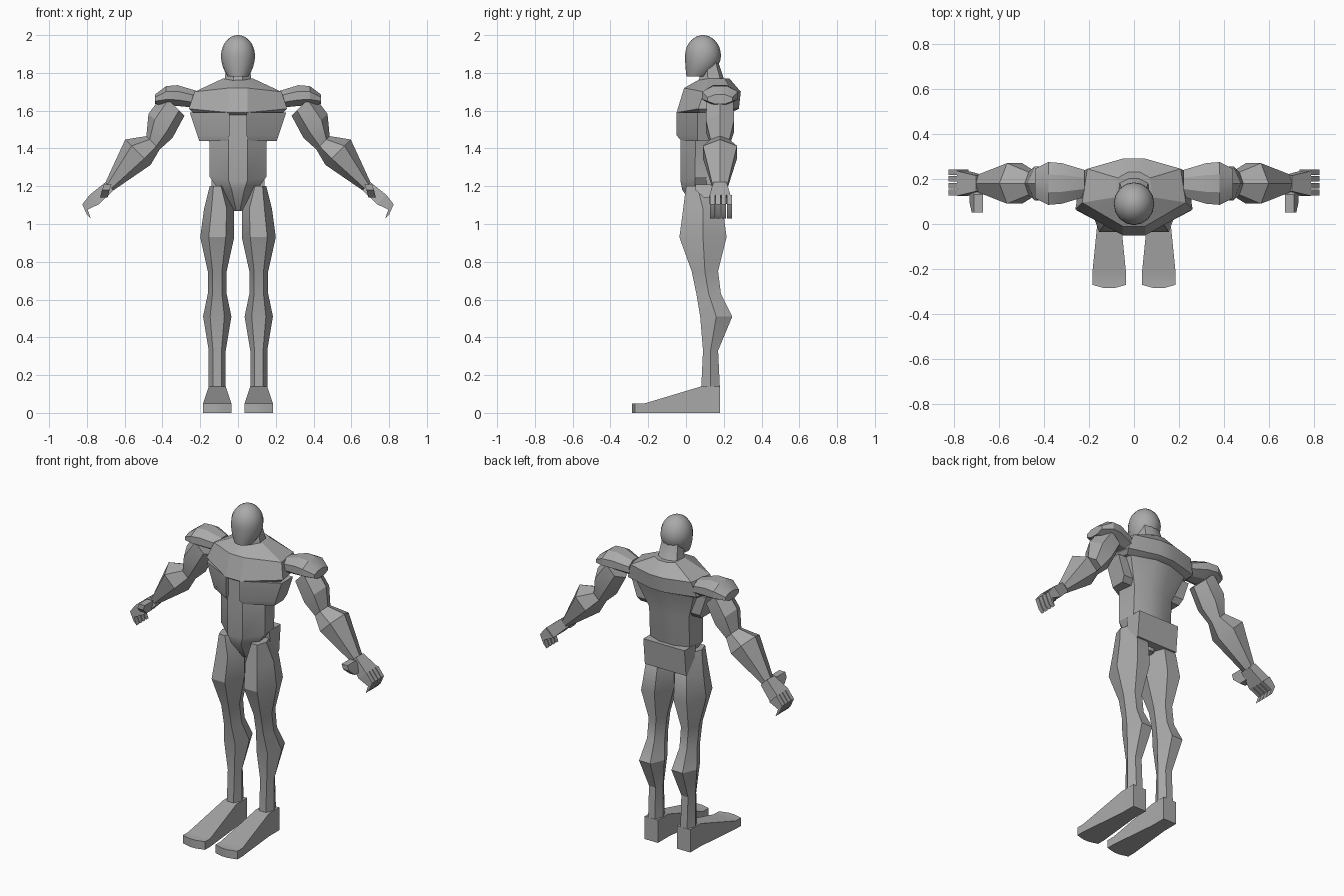
import bpy, bmesh, math
from mathutils import Vector

cube = bpy.data.objects.get("Cube")
if cube:
    bpy.data.objects.remove(cube, do_unlink=True)

grey = bpy.data.materials.new("plain_grey")
grey.use_nodes = True
grey.diffuse_color = (.4, .4, .4, 1)
grey.node_tree.nodes["Principled BSDF"].inputs["Base Color"].default_value = grey.diffuse_color


def loft(name, rings):
    """Skin closed rings of points, with both ends capped."""
    bm = bmesh.new()
    rows = [[bm.verts.new(point) for point in ring] for ring in rings]
    for lower, upper in zip(rows, rows[1:]):
        for i in range(len(lower)):
            bm.faces.new((lower[i - 1], lower[i], upper[i], upper[i - 1]))
    bm.faces.new(rows[0])
    bm.faces.new(rows[-1])
    bmesh.ops.recalc_face_normals(bm, faces=bm.faces)
    mesh = bpy.data.meshes.new(name)
    bm.to_mesh(mesh)
    bm.free()
    mesh.materials.append(grey)
    obj = bpy.data.objects.new(name, mesh)
    bpy.context.collection.objects.link(obj)
    bpy.ops.object.select_all(action='DESELECT')
    obj.select_set(True)
    bpy.context.view_layer.objects.active = obj
    bpy.ops.object.shade_smooth_by_angle(angle=math.radians(25))


def pair(name, rings):
    """Build a part on the left and its mirror image on the right."""
    for label, side in (("left", 1), ("right", -1)):
        loft(label + "_" + name, [[(side * x, y, z) for x, y, z in ring] for ring in rings])


def polygon(sides, turn):
    """Regular outline stretched to fill the square from -1 to 1."""
    angles = [math.tau * (i + turn) / sides for i in range(sides)]
    widest = max(math.cos(a) for a in angles)
    deepest = max(math.sin(a) for a in angles)
    return [(math.cos(a) / widest, math.sin(a) / deepest) for a in angles]


def station(across, shape, x, y, z, width, depth):
    """One cross-section of a limb, spread along the across direction."""
    centre = Vector((x, y, z))
    return [centre + across * (u * width / 2) + Vector((0, v * depth / 2, 0)) for u, v in shape]


def limb(name, across, shape, stations, **shared):
    pair(name, [station(across, shape, **{**shared, **s}) for s in stations])


def slab(z, width, front, back, dip=0):
    """Symmetric body section: flat front strip, angled sides and back ridge."""
    depth = back - front
    strip = min(.05, width / 3)
    half = [(strip, front, z - dip), (width, front + depth * .35, z),
            (width * .9, front + depth * .85, z), (strip, back, z)]
    return half + [(-x, y, h) for x, y, h in reversed(half)]


def skull_ring(t):
    """Head section: round above the middle, tapering to the chin below."""
    radius = math.sqrt(1 - t * t) if t > 0 else 1 - .4 * t * t
    middle = .09 if t > 0 else .09 - .03 * t * t
    return [(.09 * radius * u, middle + .095 * radius * v, 1.89 + .11 * t)
            for u, v in polygon(16, 0)]


SIDEWAYS = Vector((1, 0, 0))
UPWARD = Vector((0, 0, 1))
DIAGONAL = Vector((1, 0, 1)).normalized()
HEXAGON, OCTAGON, SQUARE = polygon(6, 0), polygon(8, .5), polygon(4, .5)
WEDGE = [(1, 0), (1, 1), (-1, 1), (-1, -1)]

# Head and neck
loft("head", [skull_ring(math.sin(math.pi * i / 15)) for i in range(-7, 8)])
loft("neck", [slab(z=1.72, width=.08, front=.05, back=.24),
              slab(z=1.77, width=.07, front=.07, back=.2),
              slab(z=1.86, width=.06, front=.08, back=.17)])

# Shoulder yoke overhanging the chest and back
loft("shoulder_yoke", [slab(z=1.59, width=.24, front=-.02, back=.24, dip=.02),
                       slab(z=1.61, width=.26, front=-.05, back=.28, dip=.02),
                       slab(z=1.7, width=.23, front=-.01, back=.29, dip=-.02),
                       slab(z=1.77, width=.08, front=.06, back=.23, dip=.01)])

# Torso from the crotch through the waist to the flared back muscles
loft("torso", [slab(z=1.07, width=.03, front=.06, back=.15),
               slab(z=1.18, width=.1, front=-.02, back=.17),
               slab(z=1.25, width=.15, front=-.03, back=.19, dip=.02),
               slab(z=1.43, width=.15, front=-.03, back=.2),
               slab(z=1.6, width=.22, front=-.03, back=.25)])

# Chest plates, and the belt blocks behind the waist
limb("chest_plate", SIDEWAYS, WEDGE, [
    dict(x=.13, z=1.44, width=.15, depth=.17),
    dict(x=.13, z=1.47, width=.17, depth=.22),
    dict(x=.15, z=1.59, width=.21, depth=.22)], y=.06)
limb("belt_block", SIDEWAYS, SQUARE, [
    dict(z=1.09, depth=.08), dict(z=1.25, depth=.11)], x=.07, y=.16, width=.14)

# Shoulder pads
limb("shoulder_pad", UPWARD, OCTAGON, [
    dict(x=.22, z=1.66, width=.09, depth=.12),
    dict(x=.32, z=1.68, width=.11, depth=.18),
    dict(x=.38, z=1.68, width=.1, depth=.19),
    dict(x=.44, z=1.66, width=.05, depth=.13)], y=.18)

# Arms: shoulder, upper arm, elbow, forearm, wrist
limb("arm", DIAGONAL, HEXAGON, [
    dict(x=.34, z=1.63, width=.16, depth=.14),
    dict(x=.41, z=1.52, width=.18, depth=.15),
    dict(x=.45, z=1.43, width=.1, depth=.1),
    dict(x=.53, z=1.38, width=.19, depth=.18),
    dict(x=.68, z=1.2, width=.06, depth=.08)], y=.18)

# Hands with curled fingers and a forward thumb
limb("palm", DIAGONAL, SQUARE, [
    dict(x=.68, z=1.2, width=.06, depth=.07),
    dict(x=.76, z=1.13, width=.07, depth=.11)], y=.18)
for i, finger in enumerate(("first", "second", "third", "little")):
    limb(finger + "_finger", DIAGONAL, SQUARE, [
        dict(x=.76, z=1.13, width=.07),
        dict(x=.81, z=1.09, width=.04),
        dict(x=.79, z=1.04, width=.03)], y=.14 + .03 * i, depth=.025)
limb("thumb", SIDEWAYS, SQUARE, [
    dict(x=.71, y=.12, z=1.14, depth=.05),
    dict(x=.7, y=.1, z=1.18, depth=.1),
    dict(x=.69, y=.09, z=1.21, depth=.08)], width=.04)

# Legs: hip, buttock, thigh, above and below the knee, calf, shin, ankle
limb("leg", SIDEWAYS, HEXAGON, [
    dict(z=1.2, y=.06, width=.08, depth=.12),
    dict(z=1.08, y=.09, width=.16, depth=.21, x=.1),
    dict(z=.93, y=.09, width=.18, depth=.25),
    dict(z=.75, y=.1, width=.1, depth=.14),
    dict(z=.63, y=.12, width=.1, depth=.13),
    dict(z=.51, y=.16, width=.15, depth=.17),
    dict(z=.33, y=.13, width=.09, depth=.08),
    dict(z=.12, y=.13, width=.09, depth=.1)], x=.11)


def foot_section(y, width, height):
    return [(.11 + u * width / 2, y, height * (v > 0)) for u, v in SQUARE]


# Long flat feet: heel, instep, ball, toes, rounded tip
pair("foot", [foot_section(y=.18, width=.09, height=.14),
              foot_section(y=.08, width=.09, height=.14),
              foot_section(y=-.22, width=.15, height=.05),
              foot_section(y=-.27, width=.15, height=.05),
              foot_section(y=-.285, width=.04, height=.05)])
